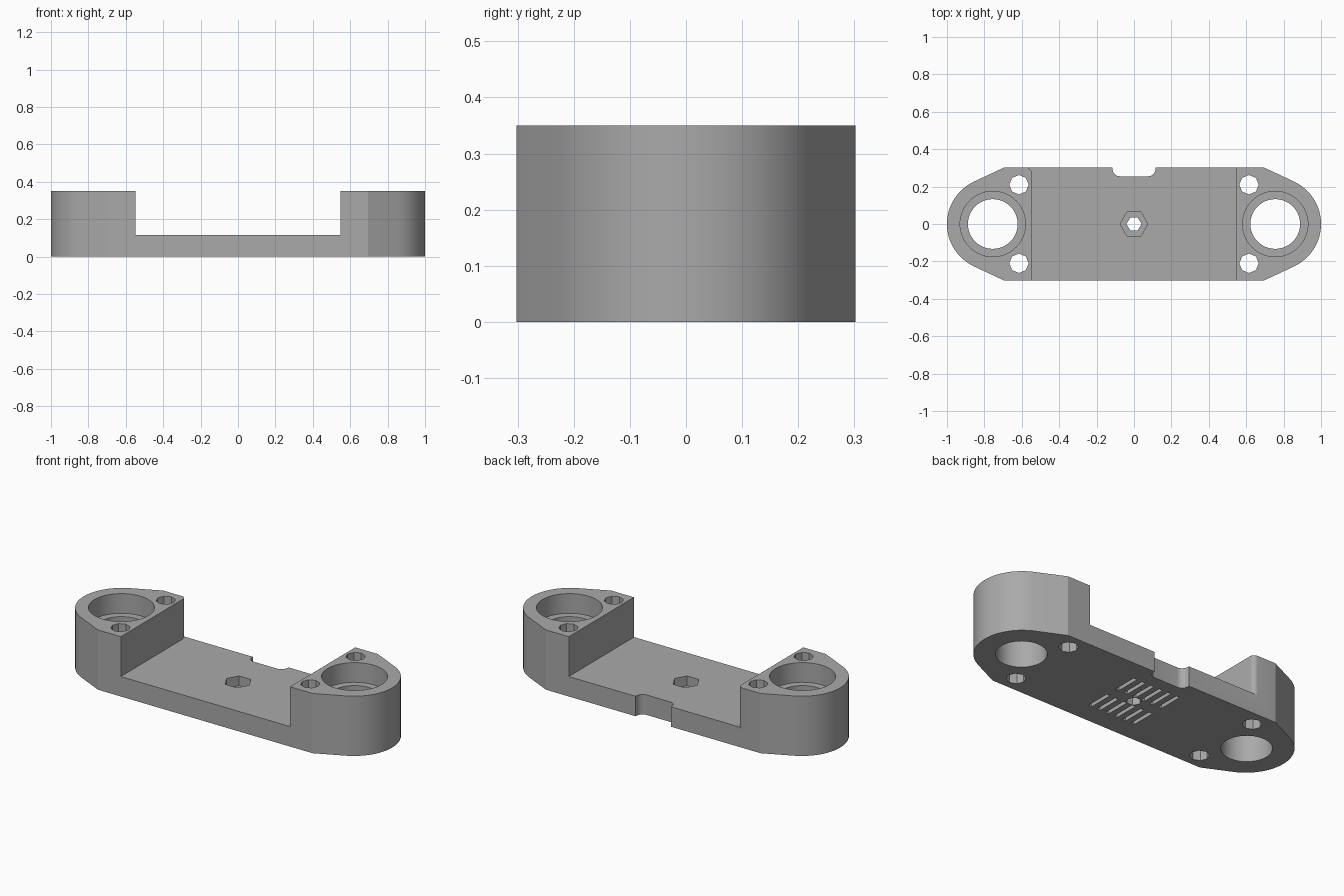
import bpy, bmesh
from math import cos, sin, pi, atan2, radians

cube = bpy.data.objects.get("Cube")
if cube:
    bpy.data.objects.remove(cube, do_unlink=True)

HEIGHT, FLOOR, HALF_W = 0.35, 0.117, 0.302
END_X, END_R = 0.75, 0.25

grey = bpy.data.materials.new("plain grey")
grey.use_nodes = True
colour = (0.4, 0.4, 0.4, 1)
grey.diffuse_color = colour
grey.node_tree.nodes["Principled BSDF"].inputs["Base Color"].default_value = colour


def arc(cx, cy, r, start, end, steps):
    angles = [start + (end - start) * i / steps for i in range(steps + 1)]
    return [(cx + r * cos(a), cy + r * sin(a)) for a in angles]


def ring(cx, cy, r, sides):
    return arc(cx, cy, r, 0, 2 * pi, sides)[:-1]


def add_prism(bm, points, z0, z1):
    """Closed upright prism from a counter-clockwise outline."""
    low = [bm.verts.new((x, y, z0)) for x, y in points]
    high = [bm.verts.new((x, y, z1)) for x, y in points]
    bm.faces.new(low[::-1])
    bm.faces.new(high)
    n = len(points)
    for i in range(n):
        j = (i + 1) % n
        bm.faces.new((low[i], low[j], high[j], high[i]))


def make_object(name, prisms):
    bm = bmesh.new()
    for prism in prisms:
        add_prism(bm, *prism)
    bmesh.ops.recalc_face_normals(bm, faces=bm.faces)
    mesh = bpy.data.meshes.new(name)
    bm.to_mesh(mesh)
    bm.free()
    mesh.materials.append(grey)
    obj = bpy.data.objects.new(name, mesh)
    bpy.context.collection.objects.link(obj)
    return obj


def cut(target, name, prisms):
    cutter = make_object(name, prisms)
    cutter.hide_render = True
    mod = target.modifiers.new(name, "BOOLEAN")
    mod.operation, mod.solver, mod.object = "DIFFERENCE", "EXACT", cutter
    bpy.context.view_layer.objects.active = target
    bpy.ops.object.modifier_apply(modifier=mod.name)
    bpy.data.objects.remove(cutter, do_unlink=True)


# Body outline: straight sides, tapered shoulders, round ends
tangent = atan2(2, 1)
right_end = [(0.695, -HALF_W)] + arc(END_X, 0, END_R, -tangent, tangent, 24) + [(0.695, HALF_W)]
left_end = [(-x, -y) for x, y in right_end]
body = make_object("bracket_body", [(right_end + left_end, 0, HEIGHT)])

# Open channel between the end blocks, one back corner rounded
channel = [(-0.548, -0.4), (0.548, -0.4), (0.548, 0.4), (-0.576, 0.4)]
channel += arc(-0.576, HALF_W - 0.028, 0.028, pi / 2, 0, 6)
cut(body, "channel_cutter", [(channel, FLOOR, 0.5)])

# Cable notch in the back edge
notch = arc(-0.075, 0.295, 0.04, pi, 1.5 * pi, 8) + arc(0.075, 0.295, 0.04, 1.5 * pi, 2 * pi, 8)
notch += [(0.115, 0.4), (-0.115, 0.4)]
cut(body, "notch_cutter", [(notch, -0.1, 0.5)])

# Stepped bores and screw holes in both end blocks
bores, pockets = [], []
for side in (-1, 1):
    bores.append((ring(side * 0.755, 0, 0.133, 48), -0.1, 0.5))
    pockets.append((ring(side * 0.755, 0, 0.175, 48), 0.235, 0.5))
    for y in (-0.21, 0.21):
        bores.append((ring(side * 0.615, y, 0.052, 8), -0.1, 0.5))
cut(body, "bore_cutter", bores)
cut(body, "pocket_cutter", pockets)

# Central hexagonal hole with a nut recess
cut(body, "hex_hole_cutter", [(ring(0, 0, 0.04, 6), -0.1, 0.5)])
cut(body, "nut_recess_cutter", [(ring(0, 0, 0.074, 6), 0.06, 0.5)])

# Two rows of grip slots in the underside
slots = []
for y in (-0.108, 0.108):
    for i in range(6):
        x = (i - 2.5) * 0.057
        box = [(x - 0.011, y - 0.073), (x + 0.011, y - 0.073), (x + 0.011, y + 0.073), (x - 0.011, y + 0.073)]
        slots.append((box, -0.1, 0.025))
cut(body, "slot_cutter", slots)

# Smooth the round walls, keep the edges crisp
bpy.ops.object.select_all(action="DESELECT")
body.select_set(True)
bpy.context.view_layer.objects.active = body
bpy.ops.object.shade_smooth_by_angle(angle=radians(25))
